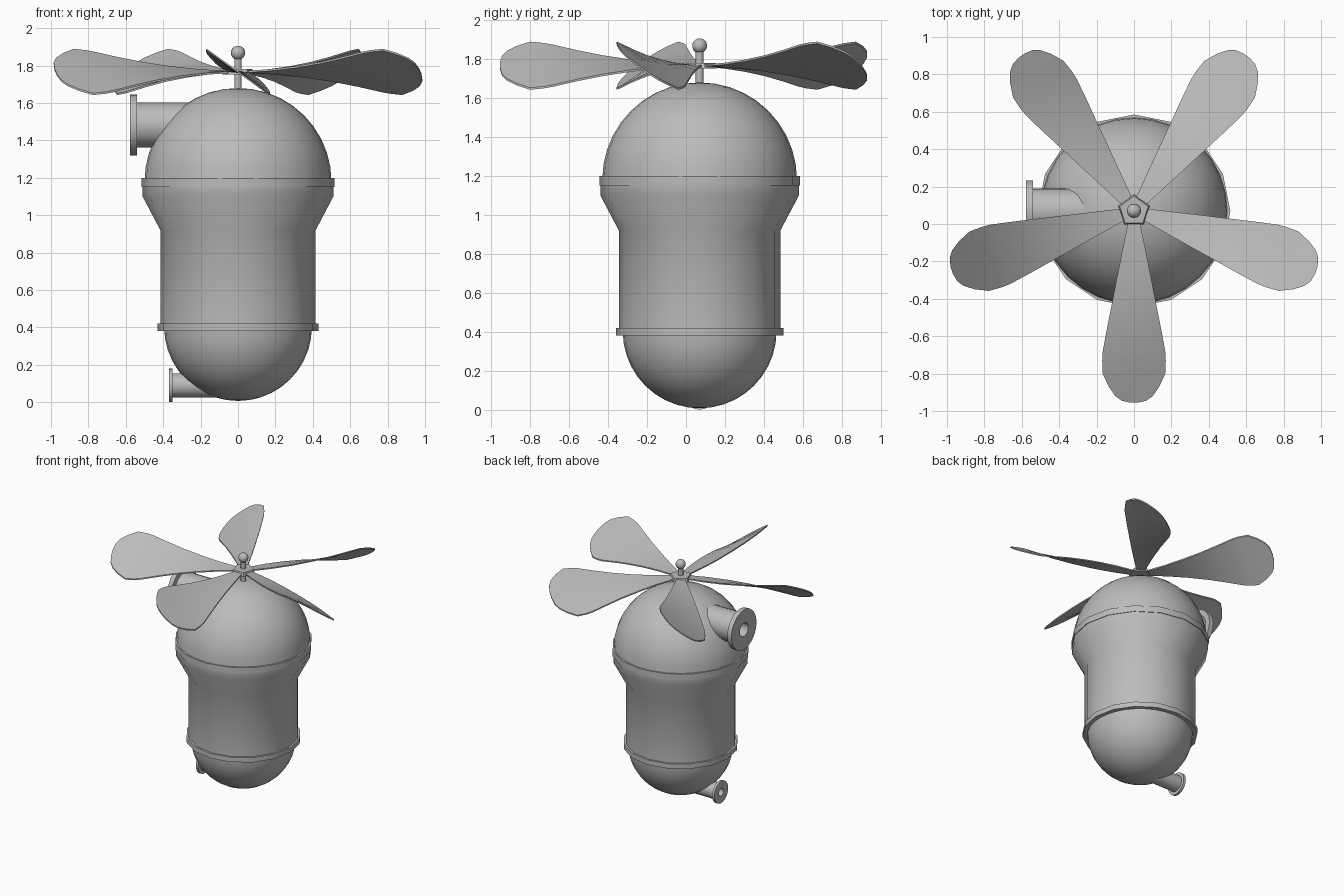
import bpy, bmesh, math
from mathutils import Vector, Matrix

if "Cube" in bpy.data.objects:
    bpy.data.objects.remove(bpy.data.objects["Cube"])

CY = 0.07          # body axis offset in y
grey = bpy.data.materials.new("mid_grey")
grey.diffuse_color = (0.5, 0.5, 0.5, 1)
grey.use_nodes = True
grey.node_tree.nodes["Principled BSDF"].inputs["Base Color"].default_value = grey.diffuse_color


def finish(bm, name, angle=35, smooth=True):
    bmesh.ops.remove_doubles(bm, verts=bm.verts, dist=1e-5)
    bmesh.ops.recalc_face_normals(bm, faces=bm.faces)
    me = bpy.data.meshes.new(name)
    bm.to_mesh(me)
    bm.free()
    me.materials.append(grey)
    ob = bpy.data.objects.new(name, me)
    bpy.context.collection.objects.link(ob)
    if smooth:
        bpy.ops.object.select_all(action='DESELECT')
        ob.select_set(True)
        bpy.context.view_layer.objects.active = ob
        bpy.ops.object.shade_smooth_by_angle(angle=math.radians(angle))
    return ob


def lathe(name, profile, sides, matrix=None, closed=False, angle=35):
    """Spin (radius, height) points around z, then place with the matrix."""
    bm = bmesh.new()
    rows = [[bm.verts.new((r * math.cos(2 * math.pi * i / sides),
                           r * math.sin(2 * math.pi * i / sides), h))
             for i in range(sides)] for r, h in profile]
    pairs = list(zip(rows, rows[1:])) + ([(rows[-1], rows[0])] if closed else [])
    for a, b in pairs:
        for i in range(sides):
            j = (i + 1) % sides
            bm.faces.new((a[i], a[j], b[j], b[i]))
    bm.transform(matrix or Matrix.Translation((0, CY, 0)))
    return finish(bm, name, angle)


def arc(r, z, sign, n=10):
    return [(r * math.cos(math.pi / 2 * i / n), z + sign * r * math.sin(math.pi / 2 * i / n))
            for i in range(n + 1)]


# Tank: domes, flared wall and two raised bands
lathe("top_dome", arc(0.5, 1.18, 1), 32)
lathe("bottom_dome", arc(0.395, 0.402, -1), 32)
lathe("tank_wall", [(0.39, 0.4), (0.415, 0.4), (0.415, 0.92), (0.51, 1.10),
                    (0.51, 1.17), (0.48, 1.17)], 16)
lathe("upper_band", [(0.47, 1.15), (0.515, 1.15), (0.515, 1.2), (0.47, 1.2)], 16, closed=True)
lathe("lower_band", [(0.37, 0.38), (0.43, 0.38), (0.43, 0.42), (0.37, 0.42)], 16, closed=True)


# Side pipes with flange and bore
def pipe(name, z, r, fr, bore, x_end, x_in, thick):
    m = Matrix.Translation((0, CY, z)) @ Matrix.Rotation(-math.pi / 2, 4, 'Y')
    lathe(name, [(0.0, x_in), (r, x_in), (r, x_end - thick), (fr, x_end - thick),
                 (fr, x_end), (bore, x_end), (bore, x_end - 0.15), (0.0, x_end - 0.15)],
          24, m)


pipe("upper_pipe", 1.482, 0.12, 0.163, 0.055, 0.577, 0.2, 0.038)
pipe("lower_pipe", 0.09, 0.065, 0.09, 0.031, 0.37, 0.08, 0.02)

# Propeller shaft, knob and five-sided hub
lathe("shaft", [(0, 1.66), (0.02, 1.66), (0.02, 1.85), (0, 1.85)], 12)
lathe("knob", [(0.038 * math.sin(math.pi * i / 10), 1.868 - 0.038 * math.cos(math.pi * i / 10))
               for i in range(11)], 16)
bm = bmesh.new()
bmesh.ops.create_cone(bm, cap_ends=True, segments=5, radius1=0.09, radius2=0.08, depth=0.03)
bm.verts.ensure_lookup_table()
ang = math.atan2(bm.verts[0].co.y, bm.verts[0].co.x)
bm.transform(Matrix.Translation((0, CY, 1.766)) @ Matrix.Rotation(math.pi / 2 - ang, 4, 'Z'))
finish(bm, "hub", smooth=False)

# Twisted blades: (distance from axis, half width)
BLADE = [(0.07, 0.034), (0.2, 0.06), (0.35, 0.09), (0.5, 0.119), (0.63, 0.145),
         (0.75, 0.167), (0.80, 0.17), (0.87, 0.167), (0.94, 0.135), (0.99, 0.1),
         (1.015, 0.065), (1.025, 0.02)]
for k in range(5):
    a = math.radians(-90 + 72 * k)
    out = Vector((math.cos(a), math.sin(a), 0))
    side = Vector((-math.sin(a), math.cos(a), 0))
    bm = bmesh.new()
    layers = []
    for dz in (0.005, -0.005):
        layers.append([[bm.verts.new(out * r + side * w * s +
                                     Vector((0, CY, 1.766 + dz - w * s * min(0.82 * r, 0.71))))
                        for s in (-1, 0, 1)] for r, w in BLADE])
    top, low = layers
    n = len(BLADE)
    for g in layers:
        for i in range(n - 1):
            for j in range(2):
                bm.faces.new((g[i][j], g[i + 1][j], g[i + 1][j + 1], g[i][j + 1]))
    for i in range(n - 1):
        for j in (0, 2):
            bm.faces.new((top[i][j], top[i + 1][j], low[i + 1][j], low[i][j]))
    for i in (0, n - 1):
        for j in range(2):
            bm.faces.new((top[i][j], top[i][j + 1], low[i][j + 1], low[i][j]))
    finish(bm, "blade_%d" % (k + 1))
